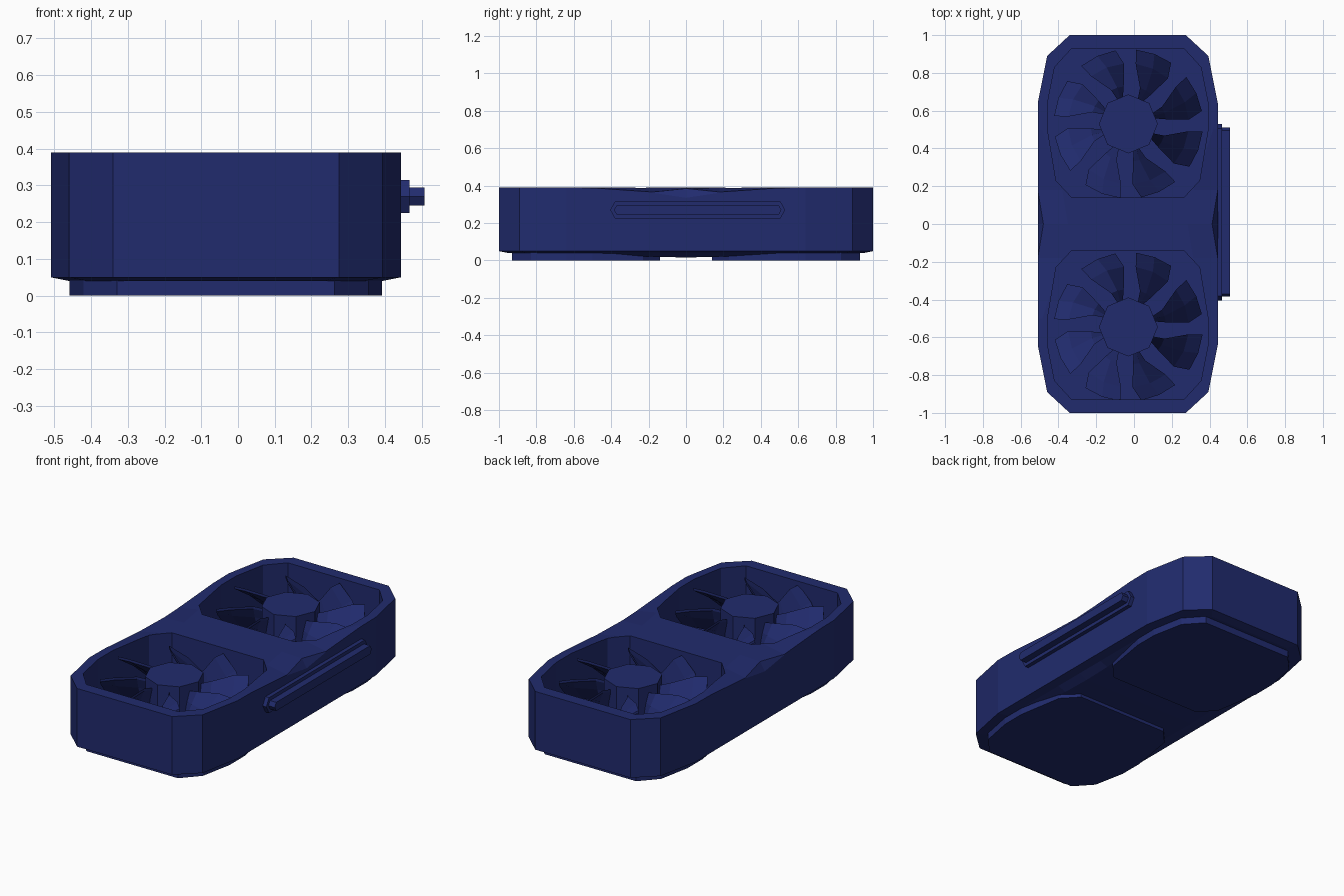
import bpy, bmesh, math

if "Cube" in bpy.data.objects:
    bpy.data.objects.remove(bpy.data.objects["Cube"])

CX = -0.033          # middle of the casing in x
FLOOR = 0.14         # floor of the fan wells
HUB_TOP = 0.38

navy = bpy.data.materials.new("navy_blue")
navy.diffuse_color = (0.015, 0.024, 0.155, 1)
navy.use_nodes = True
navy.node_tree.nodes["Principled BSDF"].inputs["Base Color"].default_value = navy.diffuse_color


def finish(name, bm):
    bmesh.ops.recalc_face_normals(bm, faces=bm.faces)
    mesh = bpy.data.meshes.new(name)
    bm.to_mesh(mesh)
    bm.free()
    mesh.materials.append(navy)
    ob = bpy.data.objects.new(name, mesh)
    bpy.context.collection.objects.link(ob)
    return ob


def loft(name, layers):
    """Stack layers of (y, half width, z) rows, closed by row-to-row caps."""
    bm = bmesh.new()
    L = [[bm.verts.new((CX - w, y, z)) for y, w, z in rows] for rows in layers]
    R = [[bm.verts.new((CX + w, y, z)) for y, w, z in rows] for rows in layers]
    n = len(layers[0])
    for k in (0, len(layers) - 1):
        for i in range(n - 1):
            bm.faces.new((L[k][i], R[k][i], R[k][i + 1], L[k][i + 1]))
    for k in range(len(layers) - 1):
        for S in (L, R):
            for i in range(n - 1):
                bm.faces.new((S[k][i], S[k][i + 1], S[k + 1][i + 1], S[k + 1][i]))
        for i in (0, n - 1):
            bm.faces.new((L[k][i], R[k][i], R[k + 1][i], L[k + 1][i]))
    return finish(name, bm)


def mirror_rows(rows):
    return rows + [(-y, w, z) for y, w, z in reversed(rows[:-1])]


# Casing: chamfered underside, straight walls, rim dipping at a pinched waist
ys = [1, .89, .64, .5, .18, 0]
half = [.3075, .4265, .4765, .4765, .4765, .4765]


def ring(zs, inset=(0,) * 6, end=1.0):
    return mirror_rows([(-y * (end if y > .6 else 1), w - d, z)
                        for y, w, d, z in zip(ys, half, inset, zs)])


casing = loft("casing", [
    ring([.04, .04, .04, .036, .02, .016], (.08, .08, .08, .08, .10, .10), .93),
    ring([.04] * 6, (.04, .05, .05, .05, .05, .05), .95),
    ring([.05] * 6),
    ring([.37, .37, .37, .37, .362, .335]),
    ring([.39, .39, .39, .388, .366, .385], (0, 0, 0, 0, 0, .03)),
    ring([.39] * 6, (.01, .01, .015, .025, .13, .16), .99)])

# Fan well outline, also used for the pads underneath
well = [(.14, .296), (.23, .38), (.5, .425), (.64, .425), (.83, .3875), (.93, .296)]


def well_block(name, side, z0, z1):
    return loft(name, [[(side * y, w, z) for y, w in well] for z in (z0, z1)])


# Blades: steep narrow root, wide swept tip, counter-clockwise edge raised
stations = [(.14, -9, 3, .21, .34), (.20, -14, 6, .20, .355),
            (.32, -17, 17, .19, .37), (.395, -11, 18, .21, .365)]


def fan_blades(name, cx, cy):
    bm = bmesh.new()
    for b in range(8):
        centre = 21 + 45 * b
        grids = []
        for dz in (0, -.015):
            grid = []
            for r, a0, a1, z0, z1 in stations:
                row = []
                for t in (0, .5, 1):
                    a = math.radians(centre + a0 + (a1 - a0) * t)
                    z = z0 + (z1 - z0) * t + (.012 if t == .5 else 0) + dz
                    row.append(bm.verts.new((cx + r * math.cos(a), cy + r * math.sin(a), z)))
                grid.append(row)
            grids.append(grid)
            for i in range(len(grid) - 1):
                for j in range(2):
                    bm.faces.new((grid[i][j], grid[i + 1][j], grid[i + 1][j + 1], grid[i][j + 1]))
        rims = [[g[0][0], g[0][1]] + [row[2] for row in g] + [g[-1][1]]
                + [row[0] for row in reversed(g[1:])] for g in grids]
        n = len(rims[0])
        for i in range(n):
            k = (i + 1) % n
            bm.faces.new((rims[0][i], rims[0][k], rims[1][k], rims[1][i]))
    return finish(name, bm)


def hub(name, cx, cy):
    bm = bmesh.new()
    bmesh.ops.create_cone(bm, cap_ends=True, segments=8, radius1=.156, radius2=.156,
                          depth=HUB_TOP - FLOOR + .02)
    for v in bm.verts:
        v.co.x += cx
        v.co.y += cy
        v.co.z += (HUB_TOP + FLOOR - .02) / 2
    return finish(name, bm)


# Two fans with their wells and base pads
for side, label, cy in ((1, "rear", .53), (-1, "front", -.545)):
    cutter = well_block(label + "_well_cutter", side, FLOOR, .5)
    cutter.hide_render = True
    mod = casing.modifiers.new(label + "_well", 'BOOLEAN')
    mod.operation = 'DIFFERENCE'
    mod.solver = 'EXACT'
    mod.object = cutter
    bpy.context.view_layer.objects.active = casing
    bpy.ops.object.modifier_apply(modifier=mod.name)
    bpy.data.objects.remove(cutter, do_unlink=True)
    well_block(label + "_base_pad", side, 0, .048)
    hub(label + "_fan_hub", CX + .003, cy)
    fan_blades(label + "_fan_blades", CX + .003, cy)


# Side rail: two stacked bars with pointed ends
def bar(name, x0, x1, y0, y1, half_height):
    zc, tip = .27, half_height * .55
    pts = [(y0, zc), (y0 + tip, zc - half_height), (y1 - tip, zc - half_height),
           (y1, zc), (y1 - tip, zc + half_height), (y0 + tip, zc + half_height)]
    bm = bmesh.new()
    a = [bm.verts.new((x0, y, z)) for y, z in pts]
    b = [bm.verts.new((x1, y, z)) for y, z in pts]
    bm.faces.new(a)
    bm.faces.new(b)
    for i in range(6):
        k = (i + 1) % 6
        bm.faces.new((a[i], a[k], b[k], b[i]))
    return finish(name, bm)


bar("side_rail_base", .44, .467, -.405, .53, .045)
bar("side_rail_bar", .46, .507, -.385, .51, .025)
